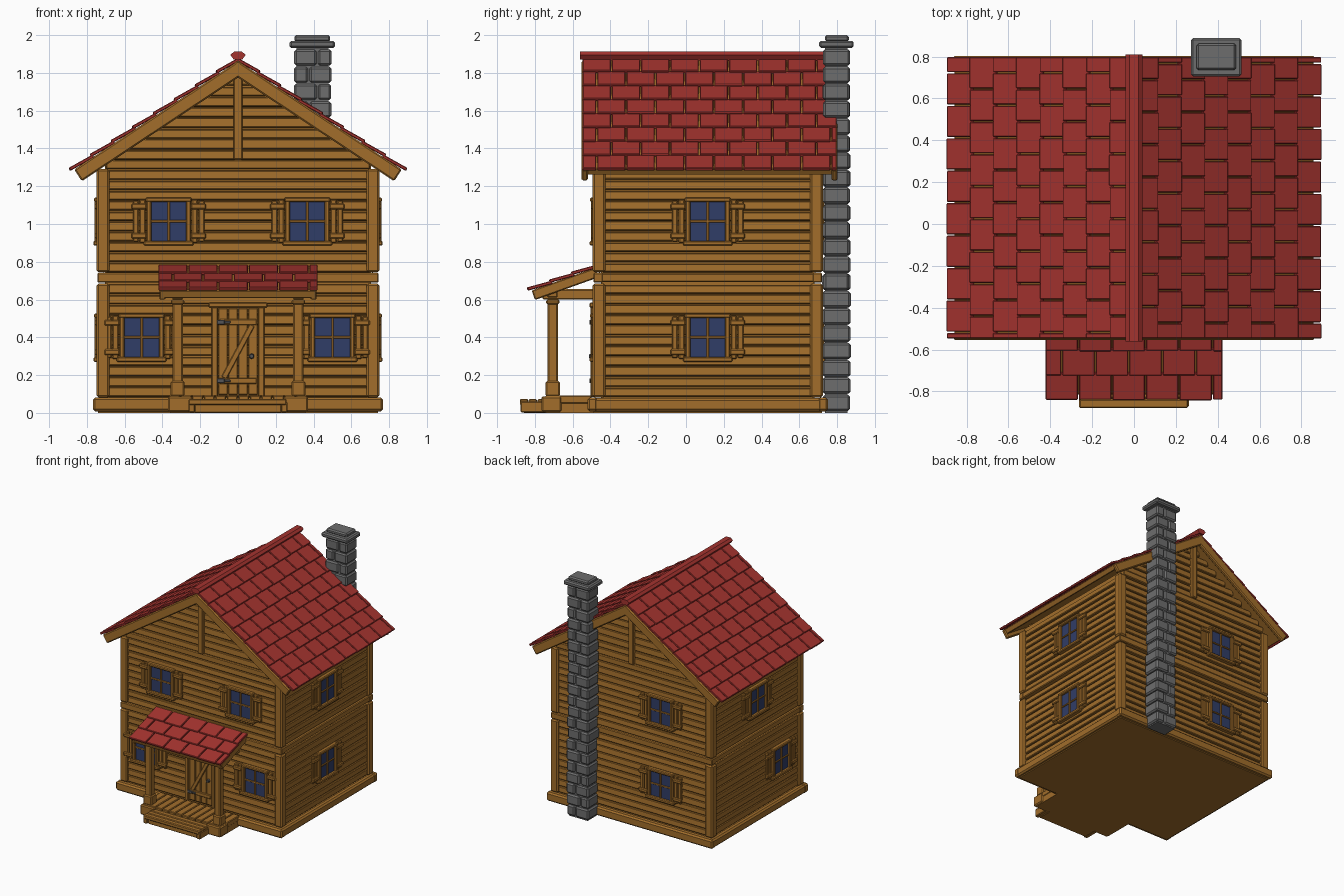
import bpy, bmesh, math, random
from mathutils import Matrix, Vector

random.seed(4)
T = lambda x, y, z: Matrix.Translation((x, y, z))
R = lambda a, axis: Matrix.Rotation(a, 4, axis)
I = Matrix.Identity(4)


def material(name, rgb):
    m = bpy.data.materials.new(name)
    m.diffuse_color = (*rgb, 1)
    return m


WOOD = material("brown wood", (0.36, 0.155, 0.024))
RED = material("red shingle", (0.37, 0.033, 0.028))
STONE = material("grey stone", (0.155, 0.155, 0.155))
GLASS = material("blue glass", (0.03, 0.047, 0.135))
IRON = material("dark iron", (0.09, 0.09, 0.095))

parts = {}


def mesh(name, mat):
    return parts.setdefault(name, (bmesh.new(), mat))[0]


def box(bm, lo, hi, M=I, bevel=0.006, tilt=None):
    """Bevelled box between two corners in the frame M, optionally turned about its centre."""
    lo, hi = Vector(lo), Vector(hi)
    size, c = hi - lo, (lo + hi) / 2
    mat = M @ Matrix.Translation(c) @ (tilt or I) @ Matrix.Diagonal((*size, 1))
    verts = bmesh.ops.create_cube(bm, size=1, matrix=mat)["verts"]
    if bevel:
        edges = list({e for v in verts for e in v.link_edges})
        bmesh.ops.bevel(bm, geom=edges, offset=min(bevel, min(size) * 0.3),
                        segments=1, affect='EDGES')


def prism(bm, pts, y0, y1):
    """Extrude an x/z outline along y."""
    f = bm.faces.new([bm.verts.new((x, y0, z)) for x, z in pts])
    ext = bmesh.ops.extrude_face_region(bm, geom=[f])["geom"]
    bmesh.ops.translate(bm, vec=(0, y1 - y0, 0),
                        verts=[g for g in ext if isinstance(g, bmesh.types.BMVert)])
    bmesh.ops.recalc_face_normals(bm, faces=bm.faces)


# Wall frames: local x runs along the wall, local -y points outward
FRONT = T(0, -0.47, 0)
BACK = T(0, 0.70, 0) @ R(math.pi, 'Z')
RIGHT = T(0.725, 0.115, 0) @ R(math.pi / 2, 'Z')
LEFT = T(-0.725, 0.115, 0) @ R(-math.pi / 2, 'Z')
SLOPE = 0.59 / 0.89
THETA = math.atan(SLOPE)

# Solid house core
prism(mesh("wall_core", WOOD),
      [(-0.705, 0.02), (0.705, 0.02), (0.705, 1.33), (0, 1.80), (-0.705, 1.33)], -0.45, 0.68)

# Lapped siding boards
bm = mesh("siding_boards", WOOD)
for M, half, gable in ((FRONT, 0.70, 1), (BACK, 0.70, 1), (RIGHT, 0.56, 0), (LEFT, 0.56, 0)):
    for z0, z1, n in ((0.085, 0.685, 11), (0.745, 1.29, 10), (1.34, 1.79, 8)):
        if z0 > 1.3 and not gable:
            continue
        p = (z1 - z0) / n
        for i in range(n):
            a = z0 + p * i
            b = a + p - random.uniform(0.003, 0.011)
            w = min(half, (1.83 - b) / SLOPE)
            box(bm, (-w, -0.006, a), (w, 0.022, b), M, 0.005,
                R(-random.uniform(0.06, 0.15), 'X'))

# Foundation beams
bm = mesh("foundation", WOOD)
box(bm, (-0.74, -0.49, 0), (0.74, 0.72, 0.07), bevel=0)
for y in (-0.495, 0.725):
    box(bm, (-0.768, y - 0.027, 0.008), (0.768, y + 0.027, 0.082), bevel=0.012)
for x in (-0.74, 0.74):
    box(bm, (x - 0.025, -0.50, 0.008), (x + 0.025, 0.73, 0.078), bevel=0.012)

# Corner posts and floor beams
bm = mesh("corner_posts", WOOD)
for x in (-0.714, 0.714):
    for y in (-0.46, 0.69):
        for z0, z1 in ((0.082, 0.685), (0.745, 1.29)):
            box(bm, (x - 0.034, y - 0.034, z0), (x + 0.034, y + 0.034, z1), bevel=0.01)
bm = mesh("floor_beams", WOOD)
for y in (-0.465, 0.695):
    box(bm, (-0.745, y - 0.026, 0.69), (0.745, y + 0.026, 0.742))
    box(bm, (-0.70, y - 0.02, 1.29), (0.70, y + 0.02, 1.34))
    box(bm, (-0.024, y - 0.035, 1.34), (0.024, y + 0.035, 1.81))
for x in (-0.72, 0.72):
    box(bm, (x - 0.022, -0.48, 0.693), (x + 0.022, 0.71, 0.739))


def shingles(bm, M, rows, pitch, half, width):
    """Staggered rows; local x runs down the slope and y along the eave."""
    for r in range(rows):
        y = -half - (width / 2 if r % 2 else 0)
        while y < half - 0.01:
            a, b = max(y, -half), min(y + width, half)
            if b - a > 0.015:
                d = random.uniform(-0.002, 0.002)
                box(bm, (r * pitch - 0.008, a + 0.003, -0.014),
                    ((r + 1) * pitch + 0.004 + d, b - 0.003, 0.004), M, 0.004,
                    R(-0.075, 'Y'))
            y += width


# Main roof: deck, barge boards and shingles on both slopes
for turn in (0, math.pi):
    M = T(0, 0.125, 1.88) @ R(turn, 'Z') @ R(THETA, 'Y')
    box(mesh("roof_deck", WOOD), (0, -0.66, -0.055), (1.04, 0.66, -0.014), M, 0.004)
    for s in (-1, 1):
        y0, y1 = sorted((s * 0.645, s * 0.678))
        box(mesh("barge_boards", WOOD), (0, y0, -0.088), (1.05, y1, -0.014), M, 0.008)
    shingles(mesh("roof_shingles", RED), M, 8, 1.066 / 8, 0.675, 0.155)
prism(mesh("ridge_cap", RED),
      [(-0.04, 1.895), (-0.022, 1.87), (0.022, 1.87), (0.04, 1.895), (0.022, 1.912),
       (-0.022, 1.912)], -0.562, 0.81)

# Stone chimney with alternating joints
bm = mesh("chimney", STONE)
box(bm, (0.31, 0.735, 0), (0.48, 0.855, 1.95), bevel=0)
n = 21
for i in range(n):
    z0, z1 = 0.01 + i * 1.92 / n, 0.01 + (i + 1) * 1.92 / n - 0.006
    split = 0.375 if i % 2 else 0.42
    e = random.uniform(-0.005, 0.004)
    box(bm, (0.297 - e, 0.725 - e, z0), (split - 0.003, 0.868 + e, z1), bevel=0.011)
    box(bm, (split + 0.003, 0.725 + e, z0), (0.495 - e, 0.868 - e, z1), bevel=0.011)
box(bm, (0.272, 0.705, 1.932), (0.514, 0.888, 1.97), bevel=0.01)
box(bm, (0.298, 0.735, 1.965), (0.488, 0.862, 2.0), bevel=0.01)


def window(M, u, z):
    """Four-pane window with frame, sill and open plank shutters."""
    M = M @ T(u, 0, z)
    box(mesh("window_glass", GLASS), (-0.096, -0.017, -0.106), (0.096, -0.009, 0.106), M, 0)
    f = mesh("window_frames", WOOD)
    for s in (-1, 1):
        x0, x1 = sorted((s * 0.092, s * 0.118))
        box(f, (x0, -0.034, -0.11), (x1, 0.01, 0.11), M)
    box(f, (-0.122, -0.037, 0.102), (0.122, 0.01, 0.126), M)
    box(f, (-0.132, -0.04, -0.13), (0.132, 0.01, -0.104), M)
    box(f, (-0.006, -0.026, -0.105), (0.006, -0.01, 0.105), M, 0.002)
    box(f, (-0.094, -0.025, -0.006), (0.094, -0.01, 0.006), M, 0.002)
    sh = mesh("shutters", WOOD)
    for s in (-1, 1):
        for a, b, h in ((0.122, 0.154, 0.116), (0.158, 0.190, 0.110)):
            x0, x1 = sorted((s * a, s * b))
            box(sh, (x0, -0.022, -h), (x1, 0.0, h), M)
        x0, x1 = sorted((s * 0.117, s * 0.198))
        for zz in (-0.078, 0.078):
            box(sh, (x0, -0.034, zz - 0.015), (x1, -0.012, zz + 0.015), M)


for M, u, z in ((FRONT, -0.367, 1.015), (FRONT, 0.367, 1.015), (FRONT, -0.51, 0.4),
                (FRONT, 0.50, 0.4), (RIGHT, 0, 1.015), (RIGHT, 0, 0.4), (LEFT, 0, 1.015),
                (LEFT, 0.31, 0.4), (BACK, 0.27, 1.015), (BACK, 0.27, 0.4)):
    window(M, u, z)

# Plank door with brace, frame and ironwork
bm = mesh("door", WOOD)
for i in range(4):
    x = -0.106 + i * 0.053
    box(bm, (x + 0.002, -0.02, 0.095), (x + 0.051, 0.0, 0.555), FRONT, 0.004)
for z in (0.17, 0.48):
    box(bm, (-0.098, -0.032, z - 0.016), (0.098, -0.015, z + 0.016), FRONT, 0.004)
L = math.hypot(0.15, 0.28) / 2
box(bm, (-L, -0.031, 0.31), (L, -0.015, 0.34), FRONT, 0.004, R(-math.atan2(0.28, 0.15), 'Y'))
bm = mesh("door_frame", WOOD)
for x in (-0.123, 0.123):
    box(bm, (x - 0.017, -0.036, 0.085), (x + 0.017, 0.01, 0.56), FRONT)
box(bm, (-0.157, -0.042, 0.556), (0.157, 0.01, 0.584), FRONT)
bm = mesh("door_ironwork", IRON)
for z in (0.17, 0.48):
    box(bm, (-0.112, -0.042, z - 0.012), (-0.07, -0.03, z + 0.012), FRONT, 0.003)
    box(bm, (-0.072, -0.039, z - 0.007), (-0.04, -0.03, z + 0.007), FRONT, 0.003)
bmesh.ops.create_cone(bm, cap_ends=True, segments=10, radius1=0.015, radius2=0.010, depth=0.025,
                      matrix=FRONT @ T(0.072, -0.03, 0.30) @ R(math.pi / 2, 'X'))

# Porch floor, side blocks and step
bm = mesh("porch_floor", WOOD)
box(bm, (-0.36, -0.74, 0), (0.36, -0.48, 0.07), bevel=0)
for i in range(12):
    x = -0.366 + i * 0.061
    box(bm, (x + 0.002, -0.745, 0.05), (x + 0.059, -0.50, 0.092), bevel=0.005)
for x in (-0.305, 0.305):
    box(bm, (x - 0.065, -0.765, 0.005), (x + 0.065, -0.66, 0.088), bevel=0.008)
bm = mesh("porch_step", WOOD)
box(bm, (-0.23, -0.86, 0), (0.23, -0.73, 0.045), bevel=0.004)
for i in range(3):
    y = -0.88 + i * 0.047
    box(bm, (-0.262, y, 0.042), (0.258, y + 0.044, 0.074), bevel=0.006)
for x in (-0.245, 0.245):
    box(bm, (x - 0.017, -0.875, 0.003), (x + 0.017, -0.74, 0.06), bevel=0.005)

# Porch posts and beams
bm = mesh("porch_posts", WOOD)
for x in (-0.32, 0.32):
    for w, z0, z1 in ((0.038, 0.088, 0.168), (0.028, 0.16, 0.60), (0.036, 0.575, 0.60)):
        box(bm, (x - w, -0.705 - w, z0), (x + w, -0.705 + w, z1), bevel=0.008)
    box(bm, (x - 0.028, -0.76, 0.60), (x + 0.028, -0.47, 0.655))
box(bm, (-0.40, -0.735, 0.61), (0.40, -0.68, 0.665))

# Porch roof
M = T(0, -0.485, 0.782) @ R(-math.pi / 2, 'Z') @ R(math.atan(0.125 / 0.35), 'Y')
box(mesh("porch_roof_deck", WOOD), (0, -0.41, -0.04), (0.352, 0.41, -0.014), M, 0.004)
for y in (-0.40, 0.40):
    box(mesh("porch_roof_deck", WOOD), (0, y - 0.016, -0.068), (0.358, y + 0.016, -0.014), M)
box(mesh("porch_roof_deck", WOOD), (0.33, -0.415, -0.06), (0.357, 0.415, -0.014), M)
shingles(mesh("porch_shingles", RED), M, 3, 0.372 / 3, 0.425, 0.16)

# Turn every part into an object
for name, (bm, mat) in parts.items():
    me = bpy.data.meshes.new(name)
    bm.to_mesh(me)
    bm.free()
    me.materials.append(mat)
    bpy.context.collection.objects.link(bpy.data.objects.new(name, me))
